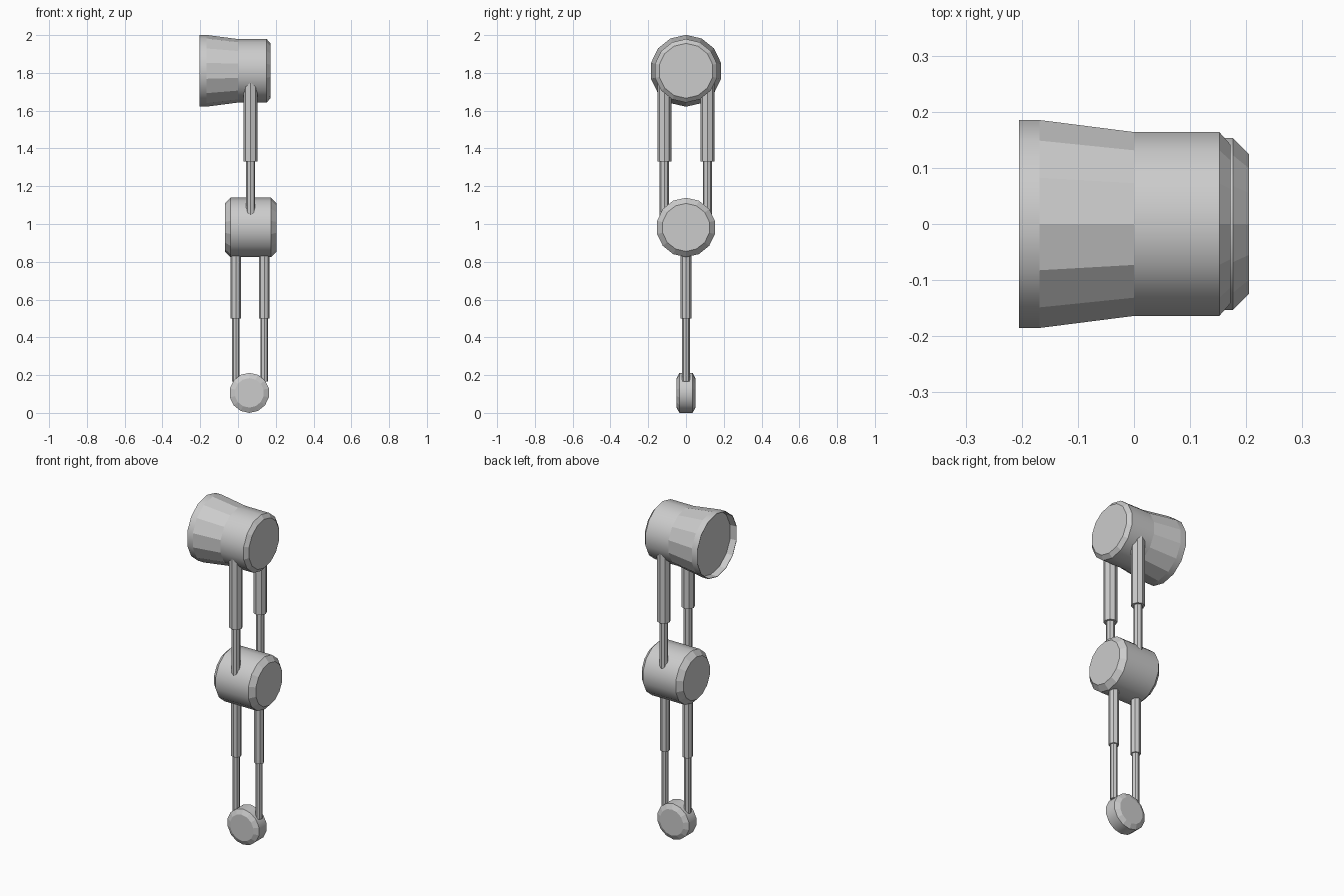
import bpy, bmesh, math
from mathutils import Vector

if "Cube" in bpy.data.objects:
    bpy.data.objects.remove(bpy.data.objects["Cube"])


def lathe(name, profile, axis, centre, sides, smooth=()):
    """Revolve (position, radius) pairs around an axis through centre, capping both ends.
    smooth lists the indices of the bands that are smooth shaded."""
    bm = bmesh.new()
    rings = []
    for t, r in profile:
        ring = []
        for i in range(sides):
            a = 2 * math.pi * i / sides
            u, v = r * math.sin(a), r * math.cos(a)
            co = {'X': (t, u, v), 'Y': (u, t, v), 'Z': (u, v, t)}[axis]
            ring.append(bm.verts.new(Vector(co) + Vector(centre)))
        rings.append(ring)
    for b in range(len(rings) - 1):
        for i in range(sides):
            j = (i + 1) % sides
            f = bm.faces.new((rings[b][i], rings[b][j], rings[b + 1][j], rings[b + 1][i]))
            f.smooth = b in smooth
    bm.faces.new(rings[0])
    bm.faces.new(rings[-1])
    bmesh.ops.recalc_face_normals(bm, faces=bm.faces)
    # sharp edges wherever bands meet
    for e in bm.edges:
        if len(e.link_faces) == 2 and not all(f.smooth for f in e.link_faces):
            e.smooth = False
        elif e.calc_face_angle(0) > math.radians(30):
            e.smooth = False
    mesh = bpy.data.meshes.new(name)
    bm.to_mesh(mesh)
    bm.free()
    ob = bpy.data.objects.new(name, mesh)
    bpy.context.collection.objects.link(ob)
    return ob


# Flared head with a recessed back
lathe("head", [(-0.165, 0.185), (-0.205, 0.187), (-0.205, 0.19), (-0.168, 0.19),
               (0.0, 0.168), (0.152, 0.168), (0.172, 0.145)],
      'X', (0, 0, 1.811), 14, smooth=(2, 4))

# Middle joint drum with chamfered ends
lathe("middle_joint", [(-0.07, 0.127), (-0.04, 0.157), (0.176, 0.157), (0.205, 0.127)],
      'X', (0, 0, 0.982), 14, smooth=(1,))

# Foot joint disc
lathe("foot_joint", [(-0.05, 0.078), (-0.035, 0.106), (0.035, 0.106), (0.05, 0.078)],
      'Y', (0.06, 0, 0.106), 14, smooth=(1,))

# Upper telescoping rods, front and back
for side, y in (("front", -0.115), ("back", 0.113)):
    lathe(side + "_upper_rod", [(1.0, 0.024), (1.33, 0.024), (1.33, 0.037), (1.78, 0.037)],
          'Z', (0.067, y, 0), 8)

# Lower telescoping rods, left and right
for side, x in (("left", -0.011), ("right", 0.139)):
    lathe(side + "_lower_rod", [(0.167, 0.02), (0.5, 0.02), (0.5, 0.028), (0.9, 0.028)],
          'Z', (x, 0, 0), 8)
